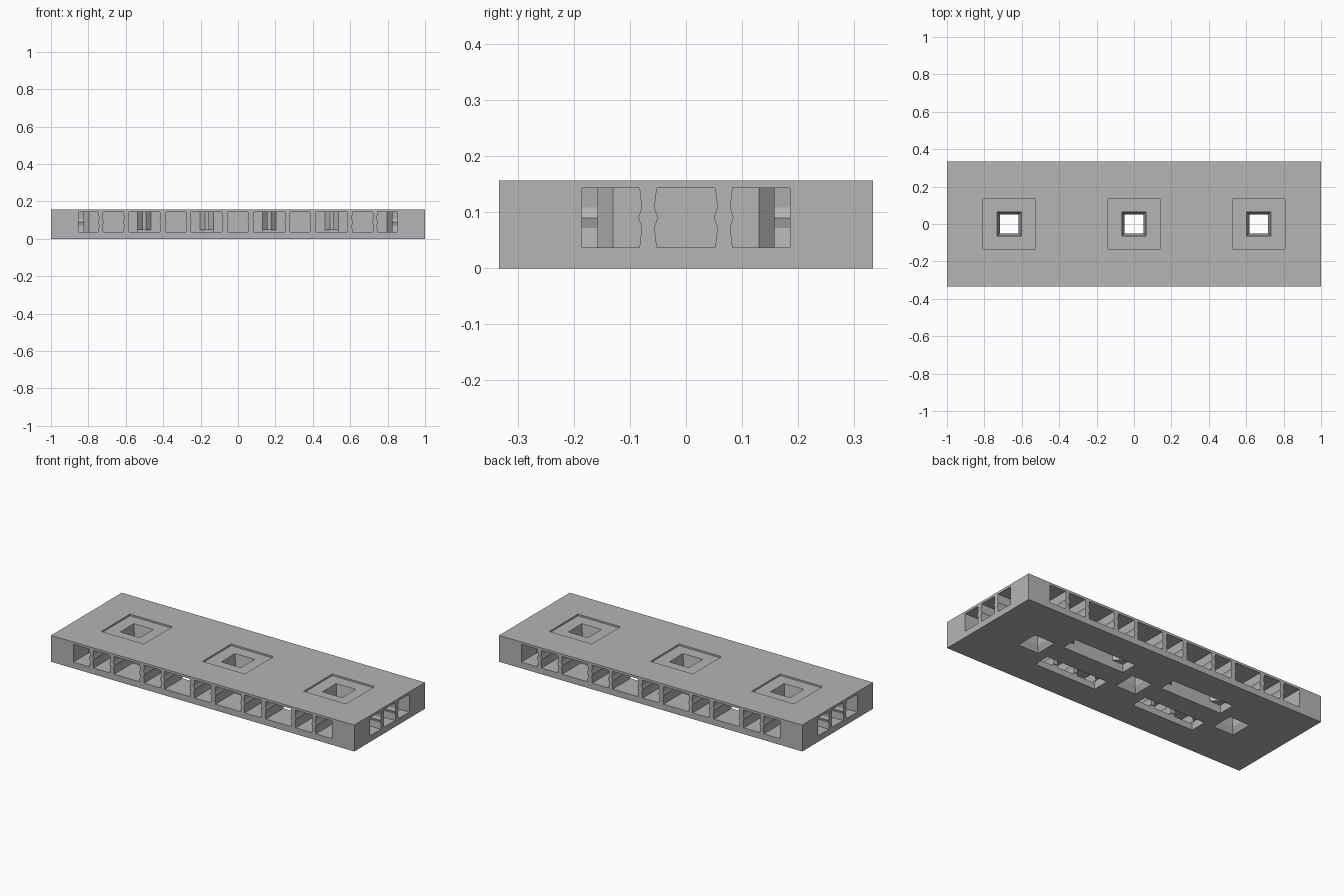
import bpy, bmesh

old = bpy.data.objects.get("Cube")
if old:
    bpy.data.objects.remove(old, do_unlink=True)

HX, HY, H = 1.0, 0.333, 0.157       # half length, half width, height
Z0, Z1 = 0.037, 0.143               # cavity floor and ceiling
COLS = (-0.667, 0.0, 0.667)         # column centres

grey = bpy.data.materials.new("plain grey")
grey.use_nodes = True
colour = (0.46, 0.46, 0.46, 1)
grey.diffuse_color = colour
grey.node_tree.nodes["Principled BSDF"].inputs["Base Color"].default_value = colour


def loft(name, rings):
    """Closed solid through rings of equal point count."""
    bm = bmesh.new()
    loops = [[bm.verts.new(p) for p in ring] for ring in rings]
    bm.faces.new(loops[0])
    bm.faces.new(loops[-1])
    for a, b in zip(loops, loops[1:]):
        n = len(a)
        for i in range(n):
            j = (i + 1) % n
            bm.faces.new((a[i], a[j], b[j], b[i]))
    bmesh.ops.recalc_face_normals(bm, faces=bm.faces)
    mesh = bpy.data.meshes.new(name)
    bm.to_mesh(mesh)
    bm.free()
    mesh.materials.append(grey)
    ob = bpy.data.objects.new(name, mesh)
    bpy.context.scene.collection.objects.link(ob)
    return ob


def prism(name, plan, z0, z1):
    return loft(name, [[(x, y, z) for x, y in plan] for z in (z0, z1)])


def rect(cx, cy, hx, hy):
    return [(cx - hx, cy - hy), (cx + hx, cy - hy), (cx + hx, cy + hy), (cx - hx, cy + hy)]


def window_outline(a, b, wave_a, wave_b):
    """Window with straight or rippled sides, as (across, z) points."""
    mid = (Z0 + Z1) / 2
    ripple = [(-0.018, 0.004), (0, -0.002), (0.018, 0.004)]
    pts = [(a, Z0), (b, Z0)]
    if wave_b:
        pts += [(b + d, mid + z) for z, d in ripple]
    pts += [(b, Z1), (a, Z1)]
    if wave_a:
        pts += [(a - d, mid + z) for z, d in reversed(ripple)]
    return pts


body = prism("pallet_body", rect(0, 0, HX, HY), 0, H)
cutters = []

# Long side windows, both sides
left_half = [(-0.853, -0.747), (-0.72, -0.613), (-0.583, -0.417),
             (-0.385, -0.278), (-0.25, -0.085)]
spans = left_half + [(-0.053, 0.053)] + [(-b, -a) for a, b in reversed(left_half)]
for s in (-1, 1):
    for i, (a, b) in enumerate(spans):
        out = window_outline(a, b, i > 0, i < len(spans) - 1)
        cutters.append(loft("side_window_cutter",
                            [[(x, s * y, z) for x, z in out] for y in (0.158, 0.36)]))

# End windows and the chamfered column corners behind them
ends = [(-0.185, -0.083), (-0.052, 0.052), (0.083, 0.185)]
for s in (-1, 1):
    for i, (a, b) in enumerate(ends):
        out = window_outline(a, b, i > 0, i < 2)
        cutters.append(loft("end_window_cutter",
                            [[(s * x, y, z) for y, z in out] for x in (0.825, 1.05)]))
    for t in (-1, 1):
        plan = [(0.795, 0.16), (0.827, 0.128), (0.853, 0.128), (0.853, 0.185), (0.795, 0.185)]
        cutters.append(prism("corner_cutter", [(s * x, t * y) for x, y in plan], Z0, Z1))

# Chambers between the columns and the floor openings below them
half = [(0.128, 0.16), (0.158, 0.13), (0.158, 0.092), (0.176, 0.092), (0.203, 0.065)]
chamber = half + [(0.667 - x, y) for x, y in reversed(half)]
for s in (-1, 1):
    for t in (-1, 1):
        cutters.append(prism("chamber_cutter", [(s * x, t * y) for x, y in chamber], Z0, Z1))
        cutters.append(prism("floor_opening_cutter",
                             rect(s * 0.3335, t * 0.115, 0.203, 0.05), -0.05, Z0 + 0.01))

# Shallow top recesses and flared square holes through the columns
for cx in COLS:
    cutters.append(prism("recess_cutter", rect(cx, 0, 0.14, 0.135), H - 0.01, H + 0.05))
    levels = [(-0.01, 0.072), (0.035, 0.05), (0.06, 0.05), (H + 0.01, 0.068)]
    cutters.append(loft("hole_cutter",
                        [[(x, y, z) for x, y in rect(cx, 0, r, r)] for z, r in levels]))

# Cut everything, bake the result and drop the cutters
for c in cutters:
    c.hide_render = True
    m = body.modifiers.new("cut", "BOOLEAN")
    m.operation = "DIFFERENCE"
    m.solver = "EXACT"
    m.object = c
deps = bpy.context.evaluated_depsgraph_get()
baked = bpy.data.meshes.new_from_object(body.evaluated_get(deps))
body.modifiers.clear()
body.data = baked
baked.materials.clear()
baked.materials.append(grey)
for p in baked.polygons:
    p.material_index = 0
for c in cutters:
    bpy.data.objects.remove(c, do_unlink=True)
